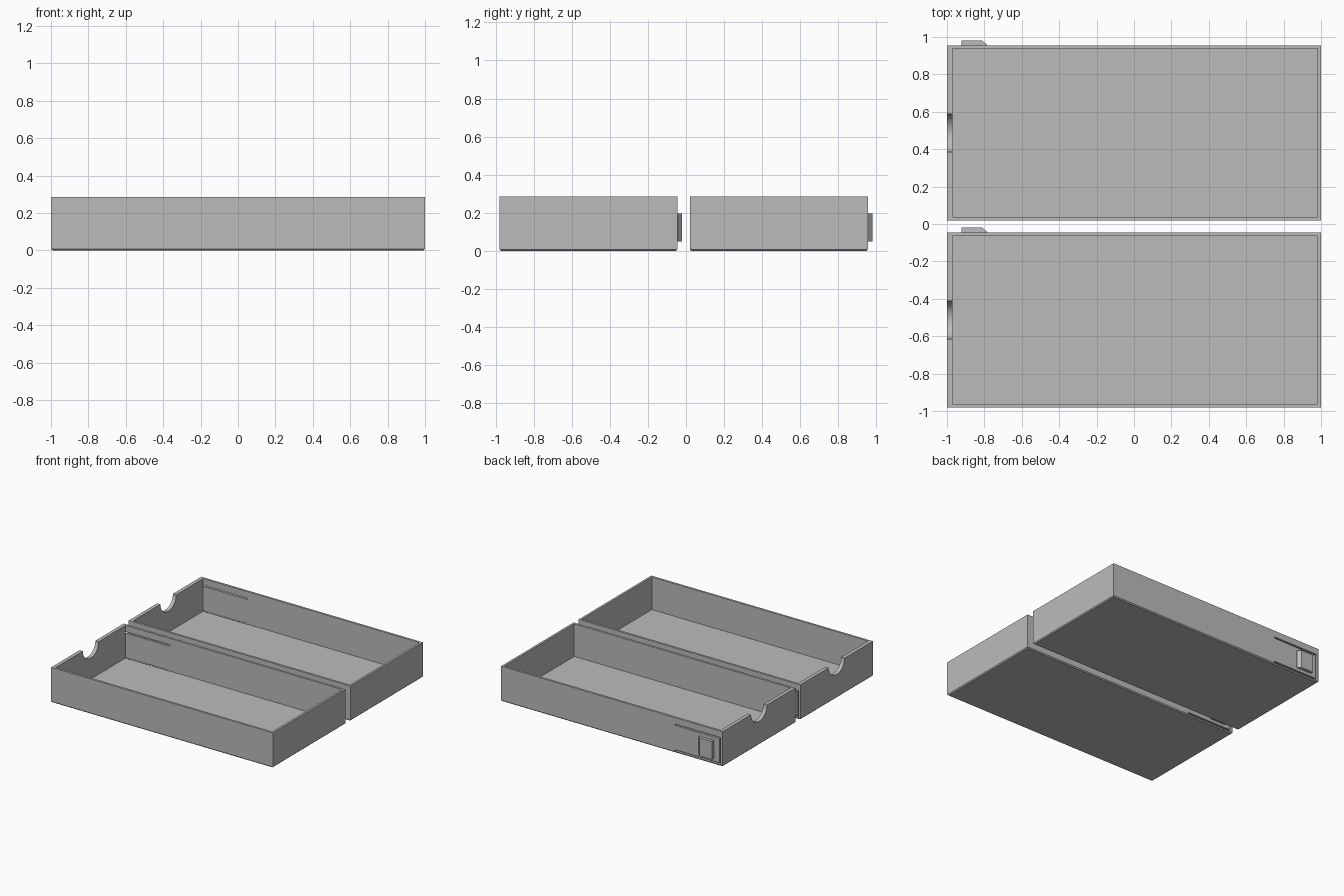
import bpy, bmesh, math
from mathutils import Vector

if "Cube" in bpy.data.objects:
    bpy.data.objects.remove(bpy.data.objects["Cube"])

grey = bpy.data.materials.new("plain grey")
grey.diffuse_color = (0.5, 0.5, 0.5, 1)
grey.use_nodes = True
grey.node_tree.nodes["Principled BSDF"].inputs["Base Color"].default_value = grey.diffuse_color

HEIGHT, DEPTH, FLOOR, WALL, SIDE = 0.286, 0.935, 0.02, 0.018, 0.03


def prism(name, points, extrude):
    """Extrude a flat polygon along a vector."""
    bm = bmesh.new()
    face = bm.faces.new([bm.verts.new(p) for p in points])
    top = bmesh.ops.extrude_face_region(bm, geom=[face])["geom"]
    bmesh.ops.translate(bm, vec=Vector(extrude),
                        verts=[v for v in top if isinstance(v, bmesh.types.BMVert)])
    bmesh.ops.recalc_face_normals(bm, faces=bm.faces)
    mesh = bpy.data.meshes.new(name)
    bm.to_mesh(mesh)
    bm.free()
    obj = bpy.data.objects.new(name, mesh)
    bpy.context.collection.objects.link(obj)
    mesh.materials.append(grey)
    return obj


def box(name, x0, x1, y0, y1, z0, z1):
    return prism(name, [(x0, y0, z0), (x1, y0, z0), (x1, y1, z0), (x0, y1, z0)],
                 (0, 0, z1 - z0))


def cut(obj, cutter):
    mod = obj.modifiers.new("cut", "BOOLEAN")
    mod.operation, mod.solver, mod.object = "DIFFERENCE", "EXACT", cutter
    bpy.ops.object.select_all(action="DESELECT")
    bpy.context.view_layer.objects.active = obj
    obj.select_set(True)
    bpy.ops.object.modifier_apply(modifier=mod.name)
    bpy.data.objects.remove(cutter)


def chamfer_base(obj):
    """Small chamfer round the underside."""
    bm = bmesh.new()
    bm.from_mesh(obj.data)
    edges = [e for e in bm.edges if all(v.co.z < 1e-4 for v in e.verts)]
    bmesh.ops.bevel(bm, geom=edges, offset=0.008, segments=1, affect="EDGES")
    bm.to_mesh(obj.data)
    bm.free()


def tray(label, y0):
    y1, mid = y0 + DEPTH, y0 + DEPTH / 2
    body = box(label + "_tray", -1, 1, y0, y1, 0, HEIGHT)
    chamfer_base(body)
    # open interior, with a thicker wall at the notched end
    cut(body, box("hollow", -1 + SIDE, 1 - WALL, y0 + WALL, y1 - WALL, FLOOR, 0.5))
    # round finger notch in the end wall
    arc = [(-1.1, mid + 0.102 * math.cos(a), HEIGHT + 0.001 - 0.095 * math.sin(a))
           for a in (math.pi * i / 32 for i in range(33))]
    arc += [(-1.1, mid - 0.102, 0.4), (-1.1, mid + 0.102, 0.4)]
    cut(body, prism("notch", arc, (0.2, 0, 0)))
    # slit round three sides of the spring tongue
    u = [(-0.982, 0.012), (-0.57, 0.012), (-0.57, 0.024), (-0.97, 0.024),
         (-0.97, 0.222), (-0.57, 0.222), (-0.57, 0.234), (-0.982, 0.234)]
    cut(body, prism("slit", [(x, y1 - WALL - 0.001, z) for x, z in u], (0, 0.05, 0)))
    # catch standing out from the tongue, sloped on one end
    catch = [(-0.922, y1 - 0.002), (-0.922, y1 + 0.025), (-0.81, y1 + 0.025),
             (-0.785, y1 + 0.002), (-0.785, y1 - 0.002)]
    lug = prism(label + "_catch", [(x, y, 0.048) for x, y in catch], (0, 0, 0.147))
    for obj in (body, lug):
        bpy.ops.object.select_all(action="DESELECT")
        bpy.context.view_layer.objects.active = obj
        obj.select_set(True)
        bpy.ops.object.shade_smooth_by_angle(angle=math.radians(25))


tray("front", -0.98)
tray("back", 0.02)
